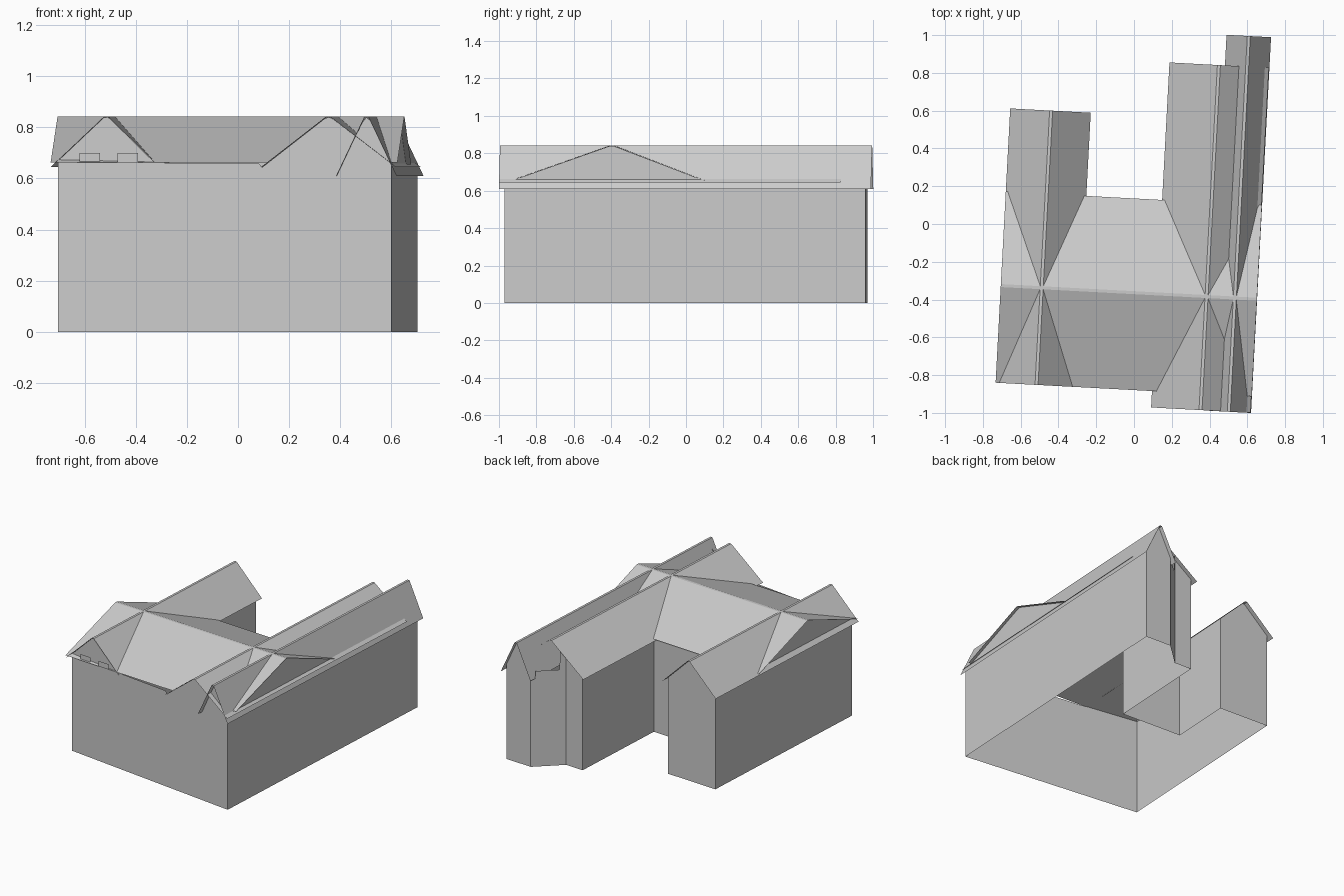
import bpy, math

if "Cube" in bpy.data.objects:
    bpy.data.objects.remove(bpy.data.objects["Cube"])

TURN = math.radians(-3.05)   # whole building is turned slightly
RIDGE = 0.842
CAP = 0.008                  # half width of the flat ridge strip

# name, runs along, eave 1, ridge, eave 2, start, end, eave heights
ROOFS = [
    ("main_roof", "u", -0.878, -0.363, 0.135, -0.687, 0.671, 0.663, 0.655),
    ("left_wing_roof", "v", -0.687, -0.47, -0.26, -0.878, 0.576, 0.645, 0.645),
    ("middle_wing_roof", "v", 0.142, 0.404, 0.669, -0.965, 0.864, 0.645, 0.645),
    ("right_wing_roof", "v", 0.436, 0.554, 0.672, -0.966, 1.026, 0.61, 0.61),
]


def make_object(name, verts, faces):
    me = bpy.data.meshes.new(name)
    me.from_pydata(verts, [], faces)
    me.update()
    ob = bpy.data.objects.new(name, me)
    ob.rotation_euler.z = TURN
    bpy.context.collection.objects.link(ob)
    return ob


def roof_profile(r):
    _, _, lo, mid, hi, _, _, zl, zh = r
    return [(lo, zl), (mid - CAP, RIDGE), (mid + CAP, RIDGE), (hi, zh)]


def roof_height(u, v):
    """Height of the highest roof above a point."""
    best = 0.0
    for r in ROOFS:
        along, across = (u, v) if r[1] == "u" else (v, u)
        if not r[5] <= along <= r[6]:
            continue
        prof = roof_profile(r)
        for (a, za), (b, zb) in zip(prof, prof[1:]):
            if a <= across <= b:
                best = max(best, za + (zb - za) * (across - a) / (b - a))
    return best or 0.663


# Gabled roof sheets
for r in ROOFS:
    verts = []
    for across, z in roof_profile(r):
        for along in (r[5], r[6]):
            verts.append((along, across, z) if r[1] == "u" else (across, along, z))
    faces = [(2 * i, 2 * i + 1, 2 * i + 3, 2 * i + 2) for i in range(3)]
    if r[1] == "u":
        faces = [f for f in faces]
    else:
        faces = [f[::-1] for f in faces]
    ob = make_object(r[0], verts, faces)
    if ob.data.polygons[1].normal.z < 0:
        ob.data.flip_normals()

# Walls following the footprint, rising to the roof underside
FOOT = [(0.651, -0.937), (0.65, 0.996), (0.457, 0.996), (0.30, 0.835),
        (0.17, 0.835), (0.17, 0.11), (-0.285, 0.11), (-0.285, 0.545),
        (-0.66, 0.545), (-0.66, -0.848)]
STEPS = 80
verts, faces = [], []
for (u0, v0), (u1, v1) in zip(FOOT, FOOT[1:] + FOOT[:1]):
    first = len(verts)
    verts += [(u0, v0, 0), (u1, v1, 0)]
    for i in range(STEPS, -1, -1):
        t = i / STEPS
        u, v = u0 + (u1 - u0) * t, v0 + (v1 - v0) * t
        verts.append((u, v, roof_height(u, v) - 0.002))
    faces.append(tuple(range(first, len(verts))))
make_object("walls", verts, faces)

# Two small plates on the front left gable
for n, uc in enumerate((-0.535, -0.385)):
    h, z0, z1 = 0.04, 0.663, 0.70
    y = -0.848 - (uc + 0.66) * 0.068 - 0.012
    make_object(f"gable_plate_{n + 1}",
                [(uc - h, y, z0), (uc + h, y, z0), (uc + h, y, z1), (uc - h, y, z1)],
                [(0, 1, 2, 3)])
